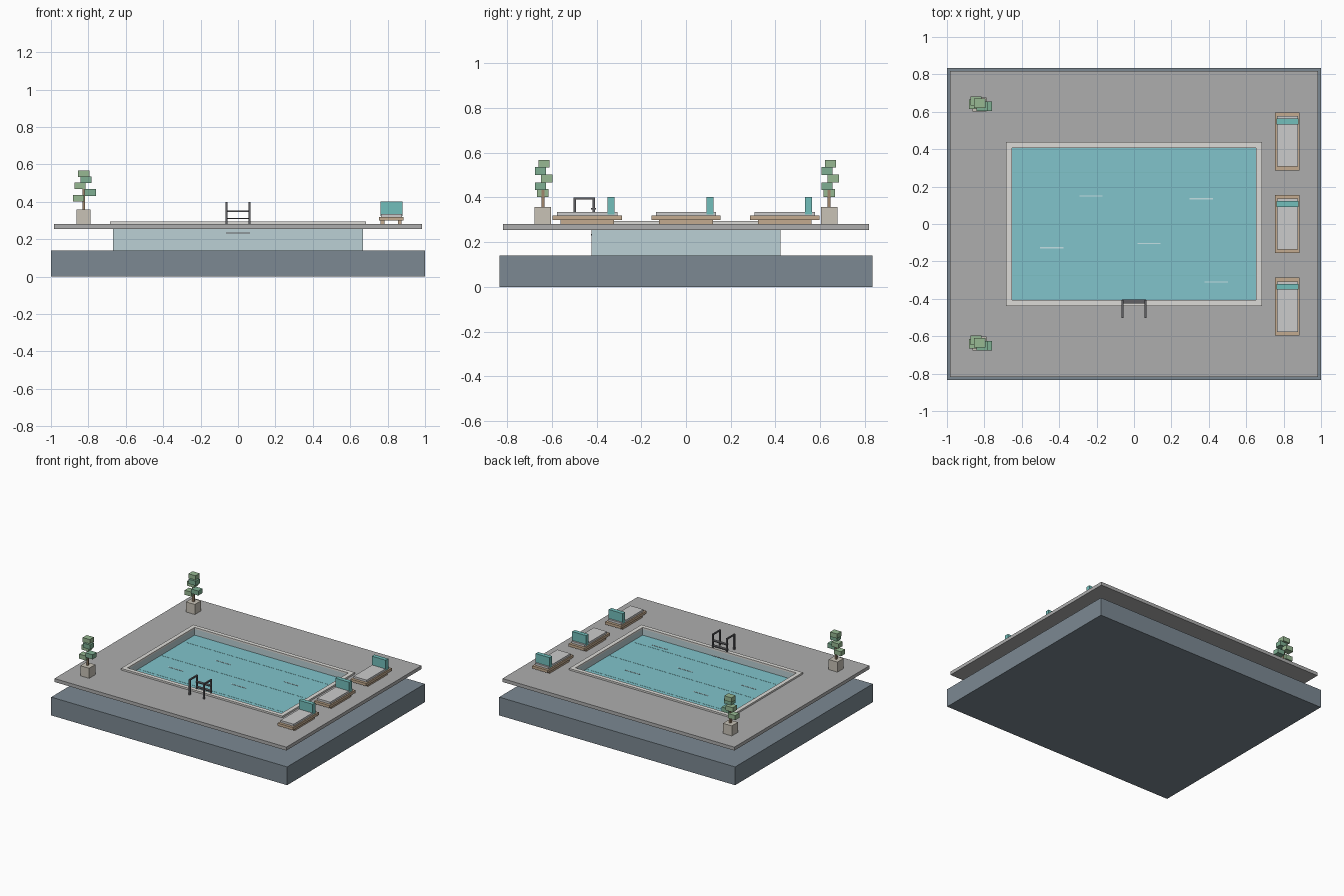
import bpy, bmesh

if "Cube" in bpy.data.objects:
    bpy.data.objects.remove(bpy.data.objects["Cube"])

MATS = {}


def paint(ob, name, rgb):
    if name not in MATS:
        MATS[name] = bpy.data.materials.new(name)
        MATS[name].diffuse_color = (*rgb, 1)
    ob.data.materials.append(MATS[name])


def finish(name, bm, mat):
    bmesh.ops.recalc_face_normals(bm, faces=bm.faces)
    me = bpy.data.meshes.new(name)
    bm.to_mesh(me)
    bm.free()
    ob = bpy.data.objects.new(name, me)
    bpy.context.collection.objects.link(ob)
    if mat:
        paint(ob, *mat)
    return ob


def box(name, x, y, z, mat=None):
    """Box from (min, max) ranges."""
    bm = bmesh.new()
    bmesh.ops.create_cube(bm, size=1)
    for v in bm.verts:
        v.co = [(r[0] + r[1]) / 2 + c * (r[1] - r[0]) for r, c in zip((x, y, z), v.co)]
    return finish(name, bm, mat)


def mid(c, size):
    return (c - size / 2, c + size / 2)


def ring(name, outer, inner, z, mat=None):
    """Rectangular frame with an opening, from half sizes."""
    bm = bmesh.new()
    corners = [(-1, -1), (1, -1), (1, 1), (-1, 1)]
    loops = [[bm.verts.new((sx * hx, sy * hy, h)) for sx, sy in corners]
             for (hx, hy), h in ((outer, z[0]), (outer, z[1]), (inner, z[1]), (inner, z[0]))]
    for k in range(4):
        a, b = loops[k], loops[(k + 1) % 4]
        for i in range(4):
            j = (i + 1) % 4
            bm.faces.new((a[i], a[j], b[j], b[i]))
    return finish(name, bm, mat)


SLATE = ("slate", (0.20, 0.25, 0.29))
DECK = ("deck_stone", (0.42, 0.42, 0.42))
COPING = ("coping_stone", (0.72, 0.71, 0.68))
TILE = ("tile", (0.50, 0.63, 0.66))
WATER = ("water", (0.22, 0.55, 0.60))
LANE = ("lane", (0.20, 0.52, 0.55))
RIPPLE = ("ripple", (0.55, 0.75, 0.78))
METAL = ("metal", (0.12, 0.12, 0.13))
WOOD = ("wood", (0.55, 0.41, 0.28))
CUSHION = ("cushion", (0.76, 0.76, 0.73))
TEAL = ("teal", (0.17, 0.52, 0.50))
POT = ("pot", (0.58, 0.54, 0.47))
TRUNK = ("trunk", (0.35, 0.24, 0.15))
LEAVES = [("leaf_light", (0.31, 0.48, 0.29)), ("leaf_dark", (0.21, 0.43, 0.29))]

# base, basin, deck and coping
box("base_slab", (-1, 1), (-0.833, 0.833), (0, 0.14), SLATE)
ring("basin_wall", (0.667, 0.422), (0.652, 0.406), (0.14, 0.281), TILE)
ring("deck", (0.983, 0.818), (0.667, 0.422), (0.255, 0.281), DECK)
ring("coping", (0.684, 0.438), (0.652, 0.406), (0.281, 0.294), COPING)

# water with lane lines and ripples
W = 0.235
box("water", (-0.652, 0.652), (-0.406, 0.406), (0.141, W), WATER)
for y in (-0.275, 0, 0.275):
    box("lane_line", (-0.65, 0.65), mid(y, 0.006), (W - 0.002, W + 0.001), LANE)
for x, y in ((-0.23, 0.15), (0.36, 0.135), (0.08, -0.105), (-0.44, -0.127), (0.44, -0.31)):
    box("ripple", mid(x, 0.125), mid(y, 0.006), (W - 0.002, W + 0.002), RIPPLE)

# pool ladder
T = 0.01
for x in (-0.061, 0.061):
    box("ladder_outer_post", mid(x, T), mid(-0.497, T), (0.28, 0.40), METAL)
    box("ladder_inner_post", mid(x, T), mid(-0.412, T), (0.20, 0.40), METAL)
    box("ladder_handrail", mid(x, T), (-0.502, -0.407), (0.39, 0.40), METAL)
for z in (0.35, 0.311, 0.233):
    box("ladder_rung", mid(0, 0.126), (-0.425, -0.403), mid(z, 0.007), METAL)

# sun loungers along the right side
for y in (-0.442, 0, 0.442):
    for x in (0.772, 0.865):
        box("lounger_runner", mid(x, 0.02), mid(y, 0.24), (0.281, 0.30), WOOD)
    box("lounger_frame", mid(0.82, 0.132), mid(y, 0.31), (0.30, 0.32), WOOD)
    box("lounger_cushion", mid(0.82, 0.112), mid(y, 0.27), (0.32, 0.336), CUSHION)
    box("lounger_backrest", mid(0.82, 0.118), (y + 0.091, y + 0.122), (0.325, 0.403), TEAL)

# potted plants: offsets of each leaf block from the trunk
blocks = [(-0.028, 0, 0.42), (0.035, -0.01, 0.45), (-0.02, 0.018, 0.485),
          (0.013, -0.01, 0.519), (0, 0.006, 0.551)]
for y in (-0.64, 0.64):
    px = -0.825
    box("planter_pot", mid(px, 0.075), mid(y, 0.075), (0.281, 0.358), POT)
    box("plant_trunk", mid(px, 0.013), mid(y, 0.013), (0.35, 0.55), TRUNK)
    for i, (dx, dy, z) in enumerate(blocks):
        box("plant_leaf", mid(px + dx, 0.06), mid(y + dy, 0.05), mid(z, 0.035), LEAVES[i % 2])

for m in bpy.data.materials:
    if m.users and not m.is_grease_pencil:
        m.use_nodes = True
        m.node_tree.nodes["Principled BSDF"].inputs["Base Color"].default_value = m.diffuse_color
